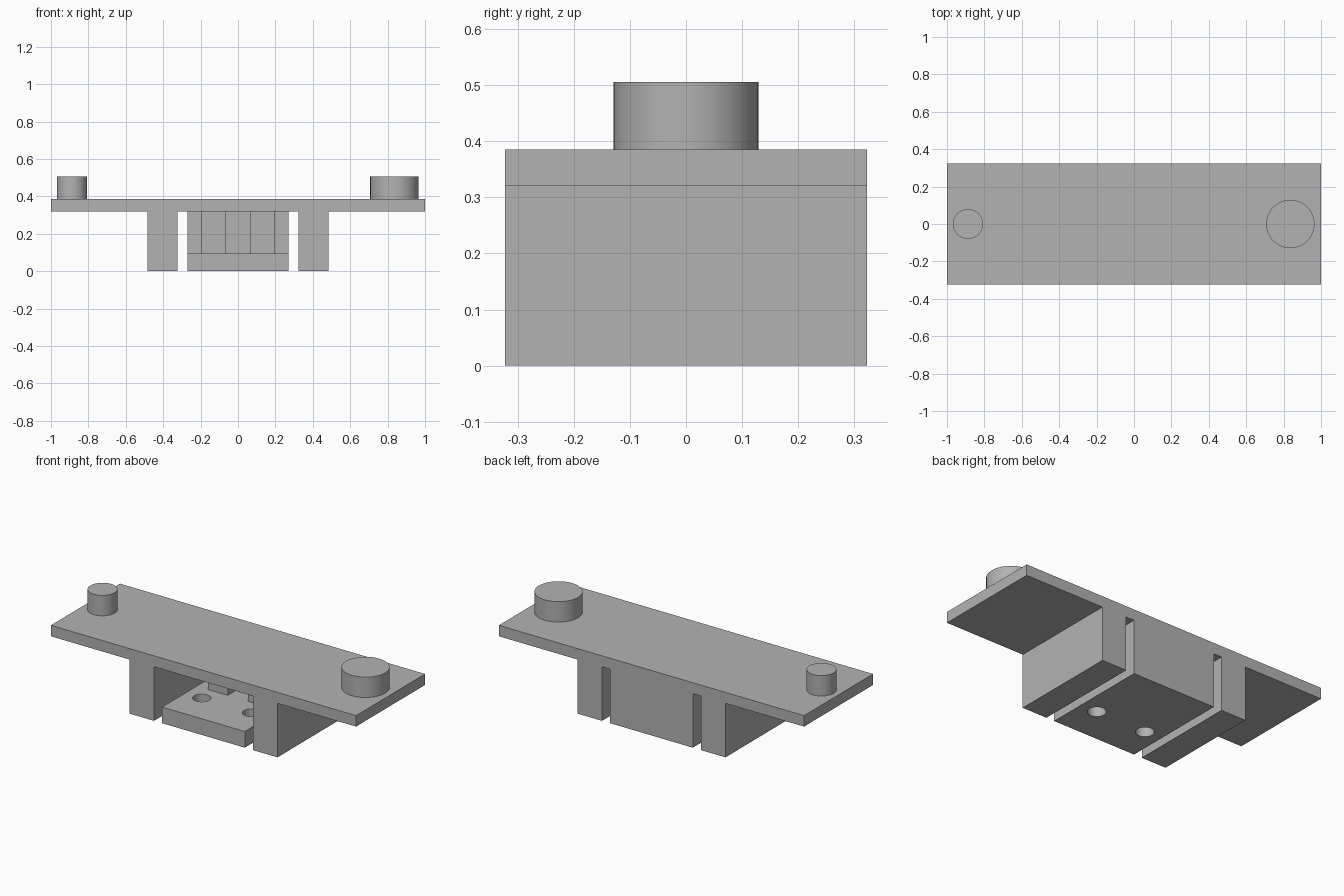
import bpy

if "Cube" in bpy.data.objects:
    bpy.data.objects.remove(bpy.data.objects["Cube"], do_unlink=True)

grey = bpy.data.materials.new("plain_grey")
grey.use_nodes = True
colour = (0.45, 0.45, 0.45, 1)
grey.diffuse_color = colour
grey.node_tree.nodes["Principled BSDF"].inputs["Base Color"].default_value = colour

DEPTH = 0.323          # half depth of the whole bracket
PLATE_Z = 0.32         # underside of the top plate
TOP_Z = 0.385
BASE_Z = 0.096         # top of the clamp base


def box(name, x0, x1, y0, y1, z0, z1):
    bpy.ops.mesh.primitive_cube_add(size=1, location=((x0 + x1) / 2, (y0 + y1) / 2, (z0 + z1) / 2))
    ob = bpy.context.object
    ob.name = name
    ob.scale = (x1 - x0, y1 - y0, z1 - z0)
    bpy.ops.object.transform_apply(location=False, rotation=False, scale=True)
    ob.data.materials.append(grey)
    return ob


def cylinder(name, x, y, radius, z0, z1):
    bpy.ops.mesh.primitive_cylinder_add(vertices=64, radius=radius, depth=z1 - z0,
                                        location=(x, y, (z0 + z1) / 2))
    ob = bpy.context.object
    ob.name = name
    ob.data.materials.append(grey)
    bpy.ops.object.shade_smooth_by_angle()
    return ob


# Top plate with a small and a large peg
box("top_plate", -1, 1, -DEPTH, DEPTH, PLATE_Z, TOP_Z)
cylinder("small_peg", -0.888, 0, 0.08, TOP_Z, 0.506)
cylinder("large_peg", 0.836, 0, 0.129, TOP_Z, 0.506)

# Centre bracket: base, back wall and two ribs
base = box("bracket_base", -0.271, 0.271, -DEPTH, DEPTH, 0, BASE_Z)
box("bracket_back_wall", -0.271, 0.271, DEPTH - 0.1, DEPTH, BASE_Z, PLATE_Z)

for side, sign in (("right", -1), ("left", 1)):
    # Outer legs
    inner, outer = sorted((sign * 0.324, sign * 0.485))
    box(side + "_leg", inner, outer, -DEPTH, DEPTH, 0, PLATE_Z)
    # Ribs in front of the back wall
    near, far = sorted((sign * 0.067, sign * 0.197))
    box(side + "_rib", near, far, 0, DEPTH - 0.1, BASE_Z, PLATE_Z)
    # Screw holes through the base
    cutter = cylinder(side + "_hole_cutter", sign * 0.163, -0.107, 0.049, -0.1, 0.2)
    cutter.hide_render = True
    cutter.hide_set(True)
    hole = base.modifiers.new(side + "_hole", "BOOLEAN")
    hole.operation = "DIFFERENCE"
    hole.solver = "EXACT"
    hole.object = cutter
